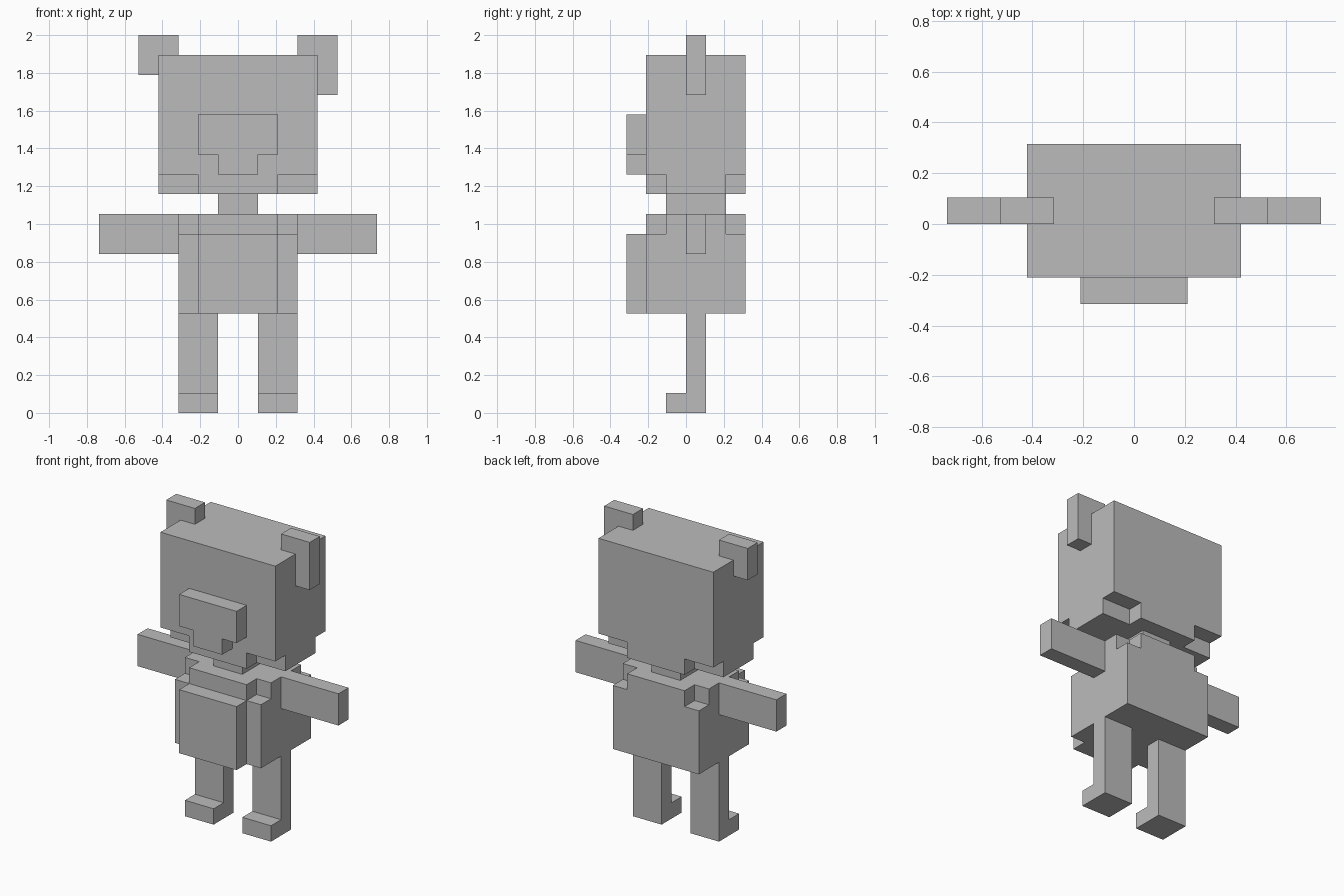
import bpy
import bmesh
import math
from itertools import product
from mathutils import Vector

UNIT = 2 / 19  # edge of one block

cube = bpy.data.objects.get("Cube")
if cube:
    bpy.data.objects.remove(cube, do_unlink=True)

grey = bpy.data.materials.new("plain grey")
grey.use_nodes = True
grey.diffuse_color = (0.5, 0.5, 0.5, 1)
grey.node_tree.nodes["Principled BSDF"].inputs["Base Color"].default_value = (0.5, 0.5, 0.5, 1)


def box(x, y, z):
    """Set of unit blocks filling the given ranges."""
    return set(product(range(*x), range(*y), range(*z)))


def mirrored(cells):
    return {(-1 - x, y, z) for x, y, z in cells}


def build(name, cells):
    """Outer skin of a set of blocks, with coplanar faces merged."""
    bm = bmesh.new()
    for cell in cells:
        for axis, side in product(range(3), (-1, 1)):
            step = [0, 0, 0]
            step[axis] = side
            if tuple(c + s for c, s in zip(cell, step)) in cells:
                continue
            normal = Vector(step)
            u = Vector([0.5 if i == (axis + 1) % 3 else 0 for i in range(3)])
            v = normal.cross(u)
            mid = Vector(cell) + Vector((0.5, 0.5, 0.5)) + normal / 2
            corners = (mid - u - v, mid + u - v, mid + u + v, mid - u + v)
            bm.faces.new([bm.verts.new(p * UNIT) for p in corners])
    bmesh.ops.remove_doubles(bm, verts=bm.verts[:], dist=UNIT / 100)
    bmesh.ops.dissolve_limit(bm, angle_limit=math.radians(1),
                             verts=bm.verts[:], edges=bm.edges[:])
    mesh = bpy.data.meshes.new(name)
    bm.to_mesh(mesh)
    bm.free()
    mesh.materials.append(grey)
    bpy.context.collection.objects.link(bpy.data.objects.new(name, mesh))


# Head with its lower corners notched out
build("head", box((-4, 4), (-2, 3), (12, 18))
      | box((-4, 4), (-1, 2), (11, 12)) | box((-2, 2), (-2, 3), (11, 12)))
build("muzzle", box((-2, 2), (-3, -2), (13, 15)) | box((-1, 1), (-3, -2), (12, 13)))

# Ears: the left one hangs one block lower
ear_top = box((3, 5), (0, 1), (18, 19))
build("left_ear", ear_top | box((4, 5), (0, 1), (16, 18)))
build("right_ear", mirrored(ear_top | box((4, 5), (0, 1), (17, 18))))

build("neck", box((-1, 1), (-1, 2), (10, 11)))

# Torso with its shoulder corners notched out
build("torso", box((-3, 3), (-2, 3), (5, 9))
      | box((-3, 3), (-1, 2), (9, 10)) | box((-2, 2), (-2, 3), (9, 10)))
build("belly", box((-2, 2), (-3, -2), (5, 9)))

# Limbs on both sides
arm = box((3, 7), (0, 1), (8, 10))
leg = box((1, 3), (0, 1), (0, 5)) | box((1, 3), (-1, 0), (0, 1))
for limb, cells in (("arm", arm), ("leg", leg)):
    build("left_" + limb, cells)
    build("right_" + limb, mirrored(cells))
